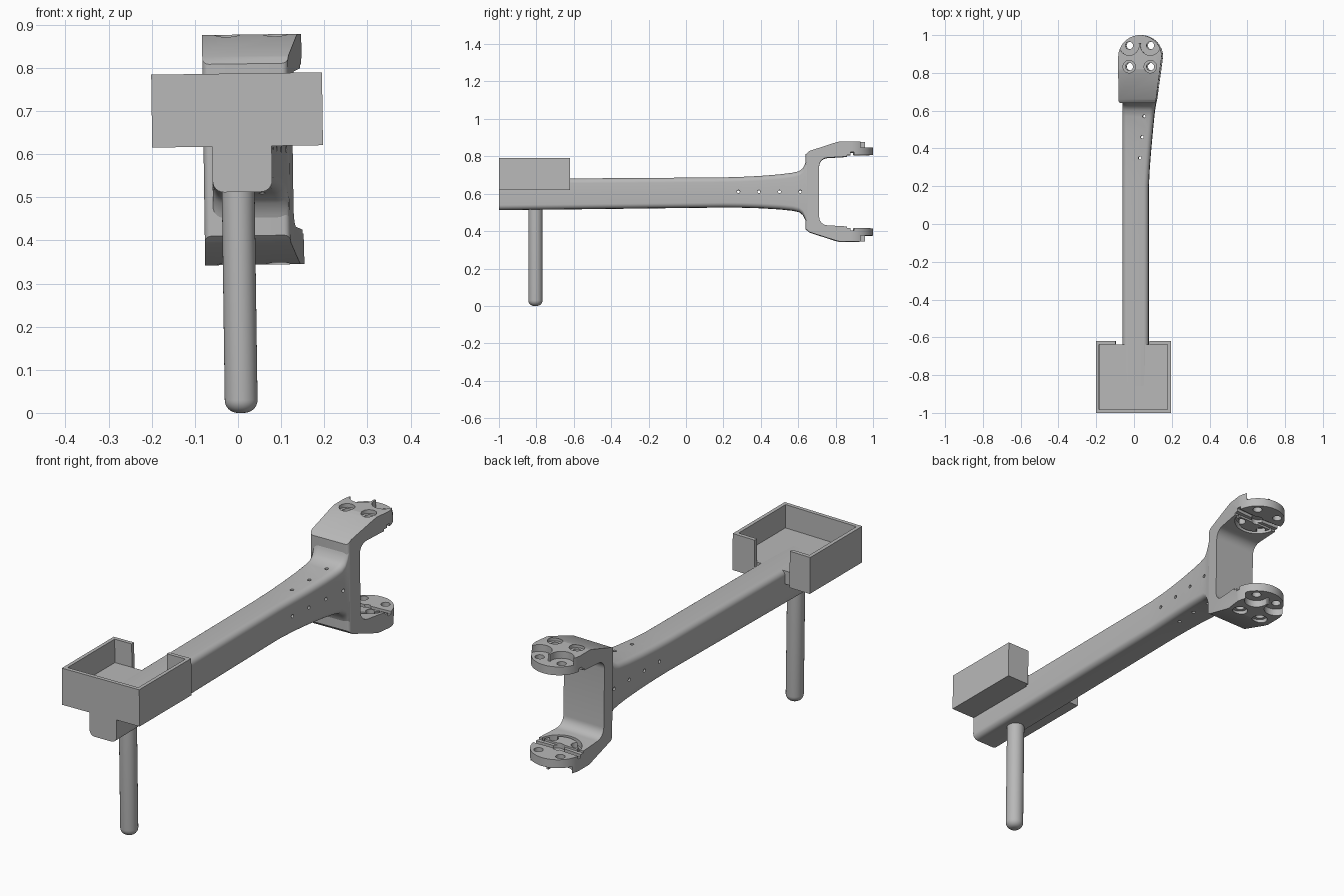
import bpy, bmesh, math
from mathutils import Matrix, Vector

cube = bpy.data.objects.get("Cube")
if cube:
    bpy.data.objects.remove(cube, do_unlink=True)

grey = bpy.data.materials.new("plain_grey")
grey.use_nodes = True
grey.diffuse_color = (0.48, 0.48, 0.48, 1)
grey.node_tree.nodes["Principled BSDF"].inputs["Base Color"].default_value = (0.48, 0.48, 0.48, 1)

MID = 0.61                      # height of the fork's mirror plane
DISK = Vector((0.035, 0.885))   # centre of the mounting disks
DISK_R = 0.115


def finish(name, bm):
    bmesh.ops.recalc_face_normals(bm, faces=bm.faces)
    mesh = bpy.data.meshes.new(name)
    bm.to_mesh(mesh)
    bm.free()
    mesh.materials.append(grey)
    obj = bpy.data.objects.new(name, mesh)
    bpy.context.collection.objects.link(obj)
    return obj


def loft(name, rings):
    """Skin a row of matching closed rings and cap both ends."""
    bm = bmesh.new()
    rows = [[bm.verts.new(p) for p in ring] for ring in rings]
    n = len(rows[0])
    for a, b in zip(rows, rows[1:]):
        for i in range(n):
            j = (i + 1) % n
            bm.faces.new((a[i], a[j], b[j], b[i]))
    bm.faces.new(rows[0])
    bm.faces.new(rows[-1])
    return finish(name, bm)


def prism(name, outline, lo, hi, axis="z"):
    if axis == "z":
        return loft(name, [[(u, v, h) for u, v in outline] for h in (lo, hi)])
    return loft(name, [[(h, u, v) for u, v in outline] for h in (lo, hi)])


def arc(c, r, a0, a1, n=24):
    angles = [math.radians(a0 + (a1 - a0) * i / n) for i in range(n + 1)]
    return [(c[0] + r * math.cos(t), c[1] + r * math.sin(t)) for t in angles]


def circle(c, r, n=24):
    return arc(c, r, 0, 360, n)[:-1]


def boolean(obj, tool, operation="DIFFERENCE"):
    mod = obj.modifiers.new("cut", "BOOLEAN")
    mod.operation = operation
    mod.solver = "EXACT"
    mod.object = tool
    tool.hide_render = True
    bpy.context.view_layer.objects.active = obj
    bpy.ops.object.modifier_apply(modifier=mod.name)
    bpy.data.objects.remove(tool, do_unlink=True)


# Beam: rounded rectangle sections that flare towards the fork
def section(y, right, half):
    zc = 0.595 + 0.0095 * (y + 1)
    left, r = -0.06, 0.026
    corners = [(right - r, zc + half - r, 0), (left + r, zc + half - r, 90),
               (left + r, zc - half + r, 180), (right - r, zc - half + r, 270)]
    return [(x, y, z) for cx, cz, a in corners for x, z in arc((cx, cz), r, a, a + 90, 6)]


flare = [(-1, .078, .083), (.2, .078, .08), (.3, .083, .082), (.4, .091, .086),
         (.5, .1, .093), (.57, .107, .101), (.605, .111, .109), (.625, .114, .125),
         (.638, .116, .152), (.647, .117, .18), (.67, .117, .18)]
beam = loft("beam", [section(*s) for s in flare])

# Small drilled holes along the flare, sideways and up-down
for y in (0.28, 0.39, 0.5, 0.61):
    boolean(beam, prism("cutter", circle((y, MID), 0.008, 12), -0.2, 0.2, "x"))
for x, y in ((0.032, 0.35), (0.044, 0.46), (0.055, 0.57)):
    boolean(beam, prism("cutter", circle((x, y), 0.008, 12), 0.3, 0.9))

# Fork: side profile mirrored about its middle, trimmed to the plan outline
outer = [(.63, .19), (.644, .203), (.66, .217), (.8, .262), (.82, .267), (.957, .267),
         (.957, .235), (1.02, .235), (1.02, .196), (.86, .196), (.86, .187)]
outer += arc((0.758, 0.135), 0.046, 90, 180, 8)
profile = [(y, MID + h) for y, h in outer] + [(y, MID - h) for y, h in reversed(outer)]
fork = prism("fork", profile, -0.2, 0.3, "x")
plan = arc((-0.065, 0.655), 0.015, 270, 180, 5) + arc(DISK, DISK_R, 180, 0, 36)
plan += arc((0.104, 0.655), 0.015, 0, -90, 5)
boolean(fork, prism("cutter", plan, 0.1, 1.1), "INTERSECT")

# Screw holes through both disks; scallops and counterbores on the outer faces
for x in (-0.022, 0.09):
    for y, wide, depth in ((0.945, 0.052, 0.235), (0.833, 0.033, 0.25)):
        for lo, hi in ((MID + depth, MID + 0.32), (MID - 0.32, MID - depth)):
            boolean(fork, prism("cutter", circle((x, y), wide, 32), lo, hi))
        boolean(fork, prism("cutter", circle((x, y), 0.02), 0.2, 1.0))

# Shallow grooves on the inner faces of the disks
band = arc(DISK, 0.103, 195, 345) + arc(DISK, 0.088, 345, 195)
slot = [(-0.1, 0.88), (0.0, 0.875)] + arc(DISK, 0.03, 200, 340, 10)
slot += [(0.07, 0.875), (0.17, 0.88), (0.17, 0.9), (0.07, 0.895)]
slot += arc(DISK, 0.018, 30, 150, 8) + [(0.0, 0.895), (-0.1, 0.9)]
for shape in (band, slot):
    for lo, hi in ((MID + 0.15, MID + 0.21), (MID - 0.21, MID - 0.15)):
        boolean(fork, prism("cutter", shape, lo, hi))

# Open tray with a gap in its rear wall
wall = [(-.095, -.62), (-.199, -.62), (-.199, -1), (.197, -1), (.197, -.62), (.085, -.62),
        (.085, -.638), (.18, -.638), (.18, -.982), (-.182, -.982), (-.182, -.638), (-.095, -.638)]
tray_wall = prism("tray_wall", wall, 0.618, 0.787)
floor = [(-.182, -.982), (.18, -.982), (.18, -.638), (-.182, -.638)]
tray_floor = prism("tray_floor", floor, 0.618, 0.679)

# Round-ended leg
bm = bmesh.new()
bmesh.ops.create_cone(bm, cap_ends=True, segments=40, radius1=0.038, radius2=0.038, depth=0.56,
                      matrix=Matrix.Translation((-0.001, -0.805, 0.28)))
rim = [e for e in bm.edges if all(v.co.z < 0.01 for v in e.verts)]
bmesh.ops.bevel(bm, geom=rim, offset=0.03, segments=8, profile=0.5, affect="EDGES")
leg = finish("leg", bm)

# The whole assembly leans slightly to one side
pivot = Matrix.Translation((0, 0, 0.62))
lean = pivot @ Matrix.Rotation(-0.014, 4, "Y") @ pivot.inverted()
for obj in (beam, fork, tray_wall, tray_floor, leg):
    obj.data.transform(lean)
    bpy.ops.object.select_all(action="DESELECT")
    obj.select_set(True)
    bpy.context.view_layer.objects.active = obj
    bpy.ops.object.shade_smooth_by_angle(angle=math.radians(32))
